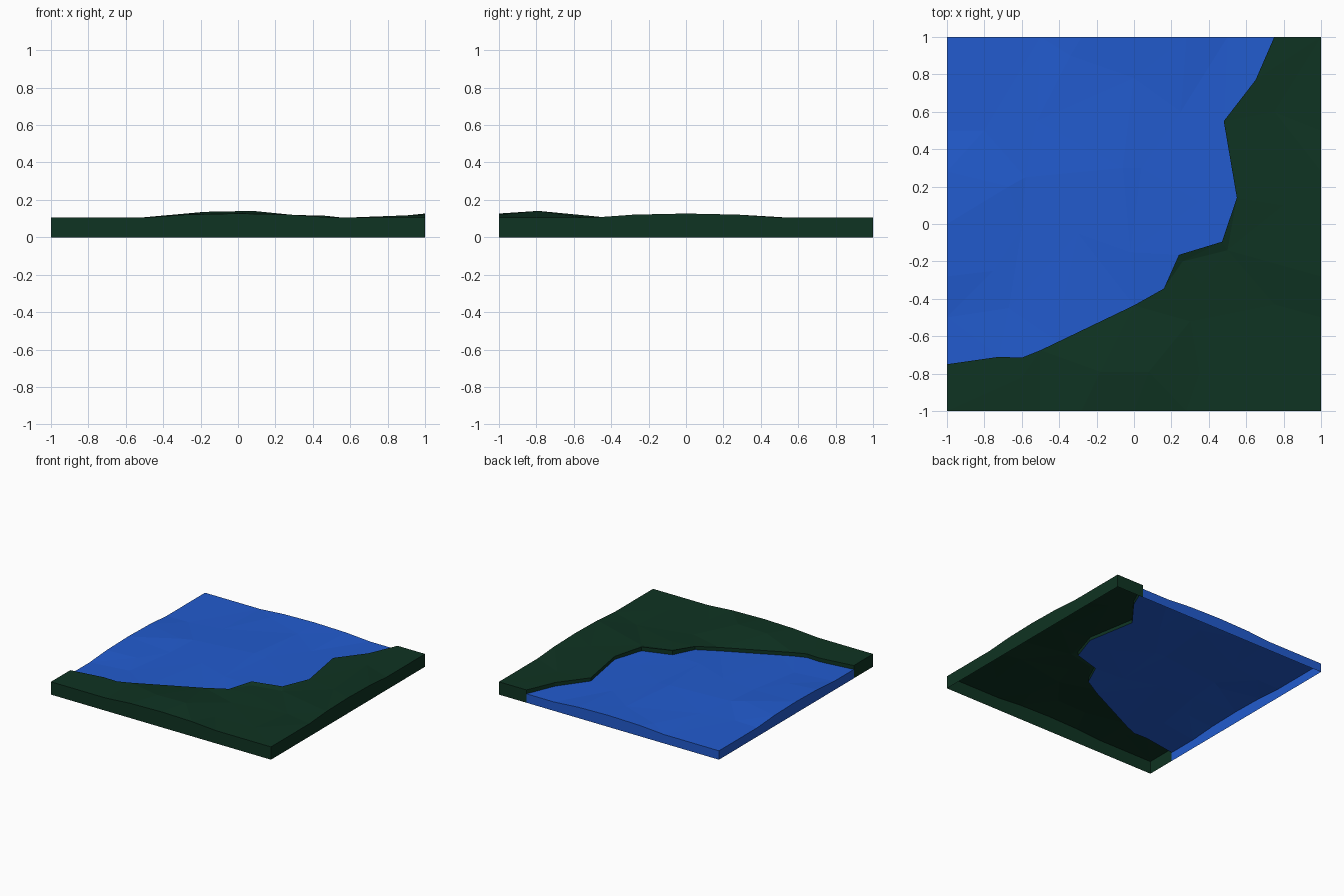
import bpy, bmesh
from mathutils import Vector
from mathutils.geometry import delaunay_2d_cdt

if "Cube" in bpy.data.objects:
    bpy.data.objects.remove(bpy.data.objects["Cube"])

GRASS_Z, WATER_Z = 0.105, 0.073


def material(name, rgb):
    m = bpy.data.materials.new(name)
    m.diffuse_color = (*rgb, 1)
    m.use_nodes = True
    m.node_tree.nodes["Principled BSDF"].inputs["Base Color"].default_value = m.diffuse_color
    return m


green = material("dark green grass", (0.0046, 0.033, 0.0158))
blue = material("river blue", (0.016, 0.105, 0.62))

# shoreline: x, y, grass lip height, water height
shore = [(-1, -.75, .105, .073), (-.72, -.71, .106, .076), (-.6, -.715, .107, .077),
         (-.5, -.675, .107, .078), (0, -.435, .107, .078), (.16, -.345, .107, .080),
         (.24, -.165, .121, .085), (.47, -.095, .115, .083), (.55, .14, .106, .080),
         (.48, .55, .105, .078), (.65, .77, .105, .075), (.75, 1, .105, .073)]
steps = [-.5, -.28, 0, .28, .5]      # points along each tile edge


def swell(t):
    """Gentle rise in the middle of every tile edge."""
    return {0: .022, .28: .016}.get(abs(t), 0)


def build(name, mat, loop, inner):
    """Triangulated top inside loop, plus walls. loop items: (x, y, z, wall bottom)."""
    pts = loop + inner
    n = len(loop)
    co, _, tris, orig, _, _ = delaunay_2d_cdt(
        [Vector(p[:2]) for p in pts], [], [list(range(n))], 1, 1e-5)
    bm = bmesh.new()
    top = [bm.verts.new((c.x, c.y, pts[o[0]][2])) for c, o in zip(co, orig)]
    for t in tris:
        f = bm.faces.new([top[i] for i in t])
        f.normal_update()
        if f.normal.z < 0:
            f.normal_flip()
    # walls hang from the outline; the underside stays open
    for i in range(n):
        a, b = loop[i], loop[(i + 1) % n]
        is_shore = a[:2] in shore_xy and b[:2] in shore_xy
        if is_shore and name == "river_water":
            continue
        za, zb = (a[3], b[3]) if is_shore else (0, 0)
        bm.faces.new([bm.verts.new(c) for c in (
            (a[0], a[1], za), (b[0], b[1], zb), (b[0], b[1], b[2]), (a[0], a[1], a[2]))])
    bmesh.ops.remove_doubles(bm, verts=bm.verts, dist=1e-5)
    me = bpy.data.meshes.new(name)
    bm.to_mesh(me)
    bm.free()
    me.materials.append(mat)
    ob = bpy.data.objects.new(name, me)
    bpy.context.collection.objects.link(ob)


shore_xy = {s[:2] for s in shore}

# grassy bank
G = GRASS_Z
grass_loop = [(-1, -1, G, 0)]
grass_loop += [(t, -1, G + swell(t), 0) for t in steps]
grass_loop += [(1, -1, G, 0)]
grass_loop += [(1, t, G + swell(t), 0) for t in steps]
grass_loop += [(1, 1, G, 0)] + shore[::-1]
grass_inner = [(-.18, -.79, .136), (.08, -.79, .141), (.35, -.8, .103), (.3, -.52, .101),
               (.36, -.32, .106), (.75, -.43, .094), (.7, -.78, .101), (.5, -.14, .102),
               (.26, -.2, .108), (-.6, -.82, .107), (.8, .1, .107), (.75, .6, .102)]
build("grass_bank", green, grass_loop, grass_inner)

# river surface
W = WATER_Z
water_loop = [(x, y, w, 0) for x, y, _, w in shore]
water_loop += [(t, 1, W + swell(t), 0) for t in reversed(steps)]
water_loop += [(-1, 1, W, 0)]
water_loop += [(-1, t, W + swell(t), 0) for t in reversed(steps)]
water_inner = [(0, .78, .088), (-.34, .9, .083), (-.52, .55, .078), (-.06, .3, .094),
               (.04, .3, .088), (-.58, .25, .084), (-.67, .2, .090), (-.6, -.02, .080),
               (-.75, -.25, .083), (-.67, -.45, .074), (-.42, -.62, .078), (-.02, -.15, .088),
               (.35, .12, .082), (.25, .6, .080), (-.8, .5, .076), (-.3, -.05, .084)]
build("river_water", blue, water_loop, water_inner)
